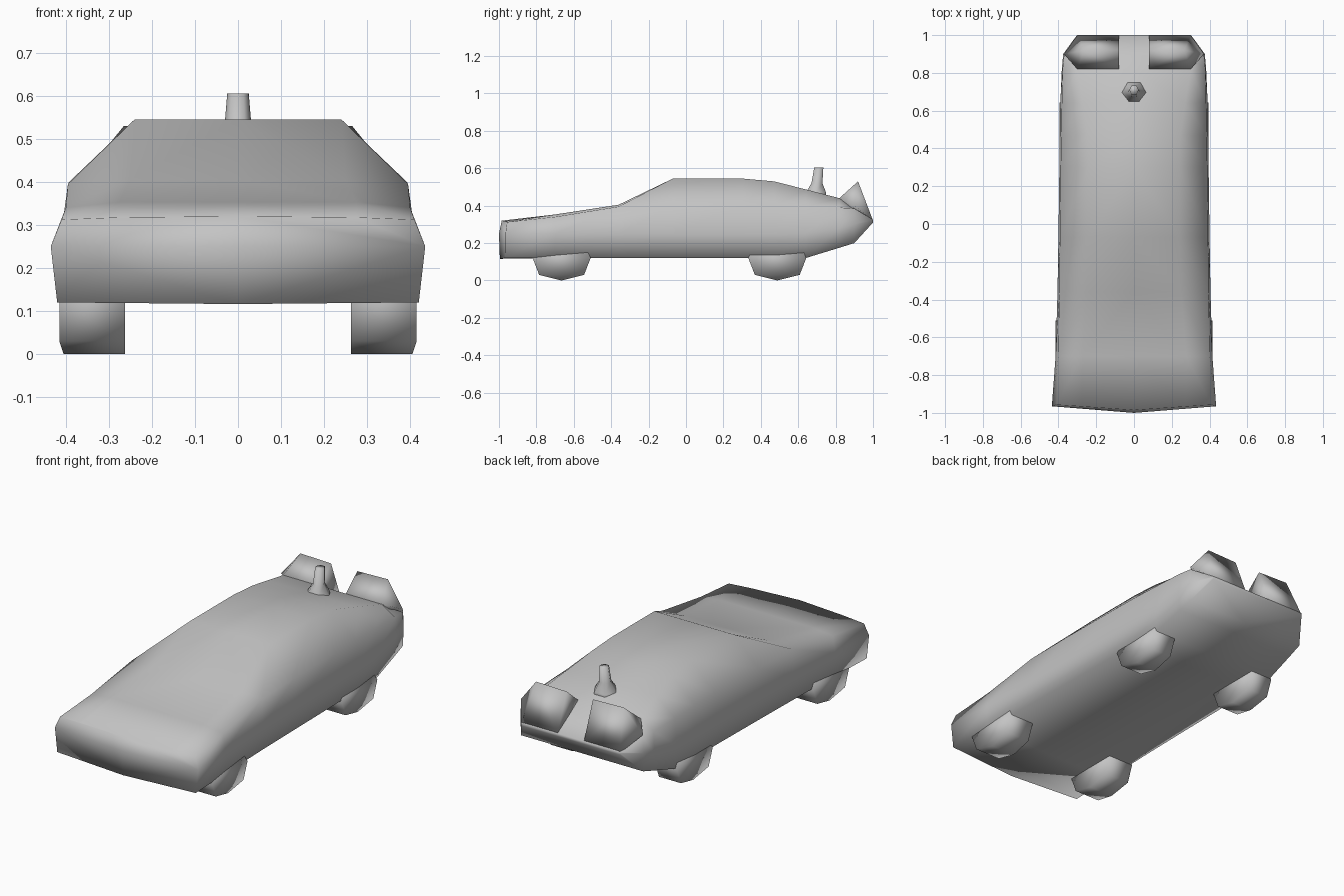
import bpy, bmesh, math

if "Cube" in bpy.data.objects:
    bpy.data.objects.remove(bpy.data.objects["Cube"], do_unlink=True)

grey = bpy.data.materials.new("plain grey")
grey.use_nodes = True
COLOUR = (0.55, 0.55, 0.55, 1)
grey.diffuse_color = COLOUR
grey.node_tree.nodes["Principled BSDF"].inputs["Base Color"].default_value = COLOUR


def finish(bm, name):
    """Turn a bmesh into a smooth grey object."""
    bmesh.ops.recalc_face_normals(bm, faces=bm.faces)
    for f in bm.faces:
        f.smooth = True
    mesh = bpy.data.meshes.new(name)
    bm.to_mesh(mesh)
    bm.free()
    mesh.materials.append(grey)
    obj = bpy.data.objects.new(name, mesh)
    bpy.context.collection.objects.link(obj)
    return obj


def hull(points, name):
    """Closed convex part around a few points."""
    bm = bmesh.new()
    verts = [bm.verts.new(p) for p in points]
    res = bmesh.ops.convex_hull(bm, input=verts)
    loose = [v for v in bm.verts if not v.link_faces]
    bmesh.ops.delete(bm, geom=loose, context='VERTS')
    bmesh.ops.dissolve_limit(bm, angle_limit=0.01, verts=bm.verts, edges=bm.edges)
    return finish(bm, name)


# Body: half sections of sill, waist, shoulder and roof edge, lofted front to back
SECTIONS = [  # y, then (x, z) of sill, waist, shoulder, roof edge
    (-0.97, (.42, .12), (.435, .25), (.41, .312), (.275, .316)),
    (-0.70, (.41, .12), (.415, .25), (.40, .340), (.275, .353)),
    (-0.36, (.40, .12), (.405, .25), (.395, .395), (.25, .405)),
    (-0.07, (.395, .12), (.40, .25), (.392, .40), (.24, .545)),
    (0.30, (.39, .12), (.395, .25), (.388, .40), (.24, .545)),
    (0.47, (.39, .12), (.393, .25), (.385, .40), (.245, .53)),
    (0.64, (.385, .12), (.39, .25), (.382, .395), (.27, .487)),
    (0.82, (.375, .175), (.382, .28), (.378, .39), (.30, .44)),
    (0.90, (.37, .20), (.375, .30), (.37, .385), (.28, .387)),
    (1.00, (.30, .31), (.302, .318), (.30, .325), (.27, .326)),
]
bm = bmesh.new()
rows = []
for k, (y, sill, waist, shoulder, roof) in enumerate(SECTIONS):
    outline = [(0, sill[1]), sill, waist, shoulder, roof, (0, roof[1])]
    row = []
    for x, z in outline:
        dy = 0
        if k == 0:  # bowed, slightly raked nose
            dy = -0.03 * (1 - x / 0.435) + (0.015 if z > 0.3 else 0.005)
            z += 0.004 * (1 - x / 0.435) * (1 if z > 0.2 else -1)
        row.append(bm.verts.new((x, y + dy, z)))
    rows.append(row)
for a, b in zip(rows, rows[1:]):
    for j in range(len(a) - 1):
        bm.faces.new((a[j], a[j + 1], b[j + 1], b[j]))
nose = bm.verts.new((0, -1, .25))
first = rows[0]
bm.faces.new((first[0], first[1], first[2], nose))
bm.faces.new((nose, first[2], first[3], first[4], first[5]))
bm.faces.new(rows[-1])
bmesh.ops.mirror(bm, geom=bm.verts[:] + bm.edges[:] + bm.faces[:], axis='X', merge_dist=0.0005)
finish(bm, "car_body")

# Tail fins and wheels on both sides
FIN = [(.08, .82, .44), (.30, .82, .44), (.08, .92, .525), (.265, .92, .53),
       (.37, .90, .40), (.08, 1, .32), (.30, 1, .32), (.08, .86, .34)]
TREAD = [(-.155, .12), (-.12, .03), (0, 0), (.12, .03), (.155, .12), (.11, .22), (-.11, .22)]
for side, label in ((1, "left"), (-1, "right")):
    hull([(side * x, y, z) for x, y, z in FIN], label + "_tail_fin")
    for axle, cy, outer in (("front", -.665, .415), ("rear", .488, .395)):
        pts = []
        for y, z in TREAD:
            edge = outer - (.01 if z < .02 else 0) - (.03 if z > .2 else 0)
            pts += [(side * .262, cy + y, z), (side * edge, cy + y, z)]
        hull(pts, f"{axle}_{label}_wheel")

# Short hexagonal stack on the rear deck, flared at its base
bm = bmesh.new()
rings = []
for cy, rx, ry, z in ((.695, .07, .065, .44), (.695, .065, .062, .47),
                      (.70, .032, .034, .52), (.71, .025, .028, .605)):
    rings.append([bm.verts.new((rx * math.cos(i * math.pi / 3), cy + ry * math.sin(i * math.pi / 3), z))
                  for i in range(6)])
for a, b in zip(rings, rings[1:]):
    for i in range(6):
        j = (i + 1) % 6
        bm.faces.new((a[i], a[j], b[j], b[i]))
bm.faces.new(rings[0][::-1])
bm.faces.new(rings[-1])
finish(bm, "deck_stack")
